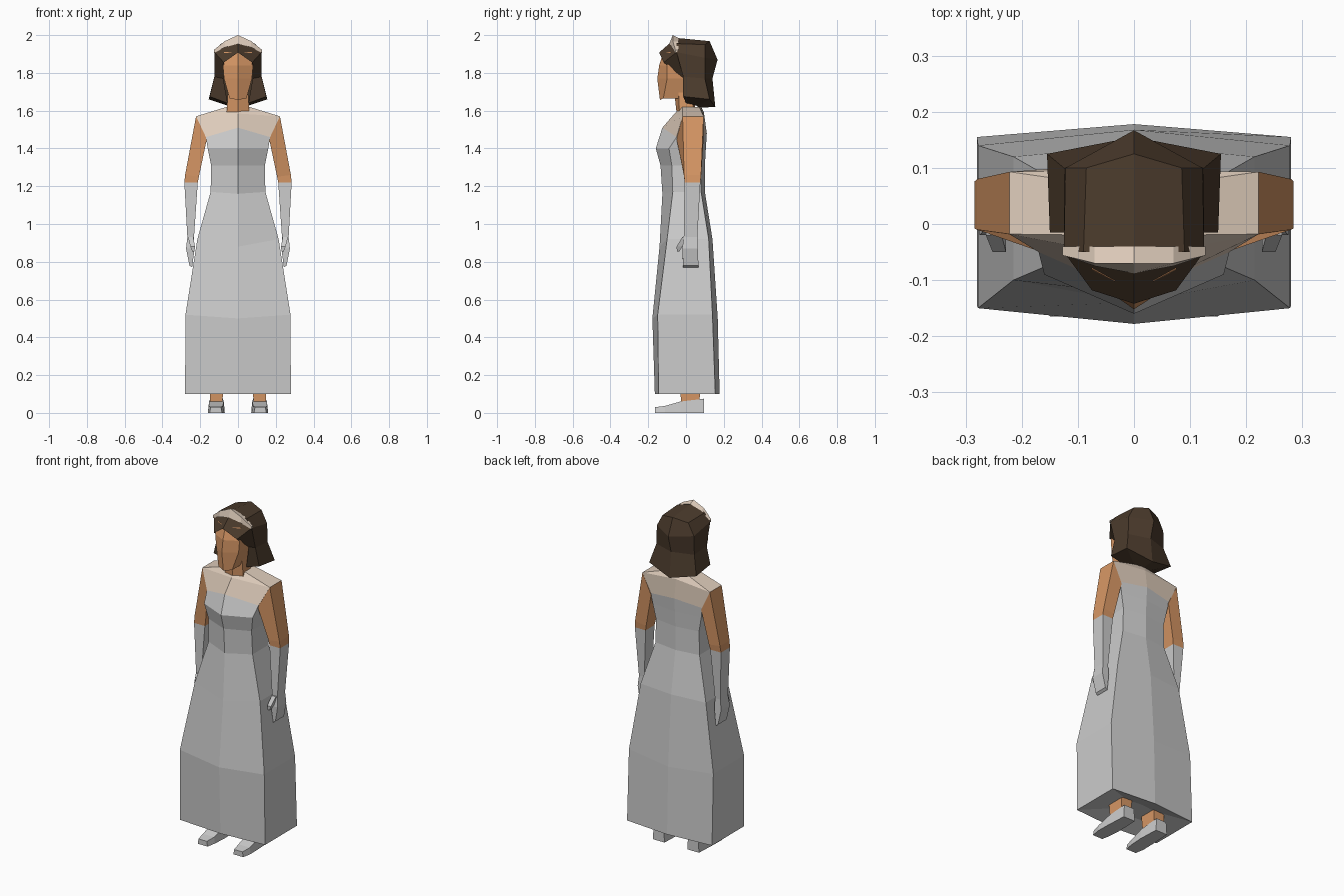
import bpy
import bmesh

default = bpy.data.objects.get("Cube")
if default:
    bpy.data.objects.remove(default, do_unlink=True)


def material(name, r, g, b):
    mat = bpy.data.materials.new(name)
    mat.use_nodes = True
    mat.diffuse_color = (r, g, b, 1)
    shader = next(n for n in mat.node_tree.nodes if n.type == "BSDF_PRINCIPLED")
    shader.inputs["Base Color"].default_value = (r, g, b, 1)
    shader.inputs["Roughness"].default_value = 0.8
    return mat


GREY = material("pale grey cloth", 0.6, 0.6, 0.6)
CREAM = material("cream cloth", 0.74, 0.61, 0.5)
SKIN = material("warm skin", 0.68, 0.31, 0.13)
BROWN = material("dark brown hair", 0.07, 0.043, 0.025)


def build(name, points, faces, mats, indices, mirror):
    """Make a flat shaded object, optionally mirrored across x = 0."""
    mesh = bpy.data.meshes.new(name)
    mesh.from_pydata(points, [], faces)
    for mat in mats:
        mesh.materials.append(mat)
    for poly, index in zip(mesh.polygons, indices):
        poly.material_index = index
    bm = bmesh.new()
    bm.from_mesh(mesh)
    bmesh.ops.remove_doubles(bm, verts=bm.verts, dist=0.0005)
    bmesh.ops.recalc_face_normals(bm, faces=bm.faces)
    bm.to_mesh(mesh)
    bm.free()
    obj = bpy.data.objects.new(name, mesh)
    bpy.context.collection.objects.link(obj)
    if mirror:
        mod = obj.modifiers.new("Mirror", "MIRROR")
        mod.use_mirror_merge = True
        mod.merge_threshold = 0.001


def loft(name, rings, mats, split=None, mirror=False):
    """Skin closed rings and cap the ends; bands from split on use mats[1]."""
    n = len(rings[0])
    points = [p for ring in rings for p in ring]
    faces, indices = [], []
    for k in range(len(rings) - 1):
        for i in range(n):
            j = (i + 1) % n
            faces.append((k * n + i, k * n + j, (k + 1) * n + j, (k + 1) * n + i))
            indices.append(int(split is not None and k >= split))
    last = (len(rings) - 1) * n
    faces += [tuple(range(n)), tuple(range(last, last + n))]
    indices += [0, indices[-1]]
    build(name, points, faces, mats, indices, mirror)


def sheets(name, grids, mat):
    """Join open grids of points into one mirrored shell."""
    points, faces = [], []
    for rows in grids:
        for upper, lower in zip(rows, rows[1:]):
            for i in range(len(upper) - 1):
                start = len(points)
                points += [upper[i], upper[i + 1], lower[i + 1], lower[i]]
                faces.append(tuple(range(start, start + 4)))
    build(name, points, faces, [mat], [0] * len(faces), True)


def hexring(half, front, front_side, back_side, back, z, front_rise=0, back_rise=0):
    """Six sided symmetric ring, its centre points raised by the two rises."""
    return [(0, front, z + front_rise), (half, front_side, z), (half, back_side, z),
            (0, back, z + back_rise), (-half, back_side, z), (-half, front_side, z)]


def box_ring(inner, outer, front, back, z_inner, z_outer, inner_front=None):
    """Four sided limb ring on the left side of the body."""
    lead = front if inner_front is None else inner_front
    return [(inner, lead, z_inner), (outer, front, z_outer),
            (outer, back, z_outer), (inner, back, z_inner)]


# Gown with hollow hem, narrow waist and a cream yoke above the neckline
loft("gown", [
    hexring(0.1, -0.07, -0.06, 0.06, 0.07, 0.14),
    hexring(0.28, -0.165, -0.145, 0.155, 0.178, 0.1),
    hexring(0.278, -0.178, -0.15, 0.14, 0.168, 0.52, -0.02, -0.02),
    hexring(0.215, -0.14, -0.1, 0.12, 0.14, 0.92, -0.04),
    hexring(0.145, -0.125, -0.07, 0.08, 0.1, 1.17, -0.01),
    hexring(0.142, -0.135, -0.075, 0.08, 0.1, 1.31),
    hexring(0.16, -0.16, -0.09, 0.085, 0.105, 1.4),
    hexring(0.17, -0.125, -0.05, 0.09, 0.11, 1.46, 0.05, 0.02),
    hexring(0.222, -0.06, -0.018, 0.093, 0.095, 1.57, 0.015, 0.02),
    hexring(0.06, -0.035, -0.02, 0.07, 0.08, 1.62, -0.015),
], [GREY, CREAM], split=7)

# Bare upper arms
loft("upper_arms", [
    box_ring(0.165, 0.222, -0.018, 0.093, 1.45, 1.57, -0.05),
    box_ring(0.207, 0.28, -0.01, 0.08, 1.25, 1.26),
    box_ring(0.213, 0.284, -0.008, 0.076, 1.22, 1.22),
], [SKIN], mirror=True)

# Long gloves down to the fingertips
loft("gloves", [
    box_ring(0.213, 0.284, -0.008, 0.076, 1.22, 1.22),
    box_ring(0.233, 0.268, -0.012, 0.06, 0.93, 0.93),
    box_ring(0.23, 0.275, -0.02, 0.062, 0.87, 0.87),
    box_ring(0.243, 0.257, -0.015, 0.066, 0.77, 0.78),
], [GREY], mirror=True)
loft("thumbs", [
    box_ring(0.236, 0.264, -0.02, 0.01, 0.93, 0.93),
    box_ring(0.228, 0.252, -0.05, -0.02, 0.88, 0.88),
    box_ring(0.23, 0.242, -0.048, -0.035, 0.855, 0.855),
], [GREY], mirror=True)

# Ankles and pointed shoes
loft("legs", [
    box_ring(0.083, 0.147, -0.025, 0.07, 0.04, 0.04),
    box_ring(0.075, 0.152, -0.035, 0.08, 0.2, 0.2),
], [SKIN], mirror=True)
loft("shoes", [
    [(a, y, 0), (b, y, 0), (b - 0.005, y, top), (a + 0.005, y, top)]
    for y, a, b, top in ((-0.165, 0.085, 0.15, 0.03), (-0.11, 0.075, 0.16, 0.037),
                         (-0.03, 0.07, 0.158, 0.06), (0.095, 0.075, 0.152, 0.075))
], [GREY], mirror=True)

# Neck and angular face
loft("neck", [
    hexring(0.06, -0.05, -0.035, 0.04, 0.05, 1.59),
    hexring(0.052, -0.065, -0.04, 0.03, 0.04, 1.72),
], [SKIN])
loft("head", [
    hexring(0.045, -0.138, -0.12, 0.0, 0.01, 1.665, -0.008),
    hexring(0.074, -0.152, -0.1, 0.03, 0.05, 1.77),
    hexring(0.08, -0.142, -0.1, 0.05, 0.08, 1.84),
    hexring(0.075, -0.12, -0.08, 0.05, 0.08, 1.91),
], [SKIN])

# Hair: crown, flared bob and swept fringe share their border points
crown, crown_back = (0.09, -0.05, 1.955), (0.085, 0.1, 1.95)
top_back, hairline = (0, 0.125, 1.968), (0, -0.085, 1.958)
temple, cheek = (0.125, -0.05, 1.91), (0.125, -0.015, 1.78)
tip, under = (0.15, -0.015, 1.675), (0.055, 0, 1.64)
sheets("hair", [
    [[top_back, crown_back], [(0, -0.05, 1.985), crown], [hairline, temple]],
    [[crown, crown_back, top_back],
     [temple, (0.122, 0.1, 1.88), (0, 0.167, 1.87)],
     [cheek, (0.125, 0.1, 1.77), (0, 0.14, 1.77)],
     [tip, (0.155, 0.125, 1.66), (0, 0.155, 1.62)],
     [under, (0.05, 0.06, 1.625), (0, 0.06, 1.615)]],
    [[hairline, temple, cheek, tip],
     [(0, -0.142, 1.908), (0.075, -0.118, 1.855), (0.078, -0.01, 1.77), under]],
], BROWN)

# Peaked tiara across the crown
end = ((-0.055, 1.905), (-0.056, 1.922), (-0.04, 1.92))
slope = ((-0.075, 1.935), (-0.07, 1.968), (-0.04, 1.965))
middle = ((-0.088, 1.955), (-0.07, 2.0), (-0.04, 1.985))
loft("tiara", [[(x, y, z) for y, z in section] for x, section in
               ((-0.127, end), (-0.07, slope), (0, middle),
                (0.07, slope), (0.127, end))], [CREAM])
